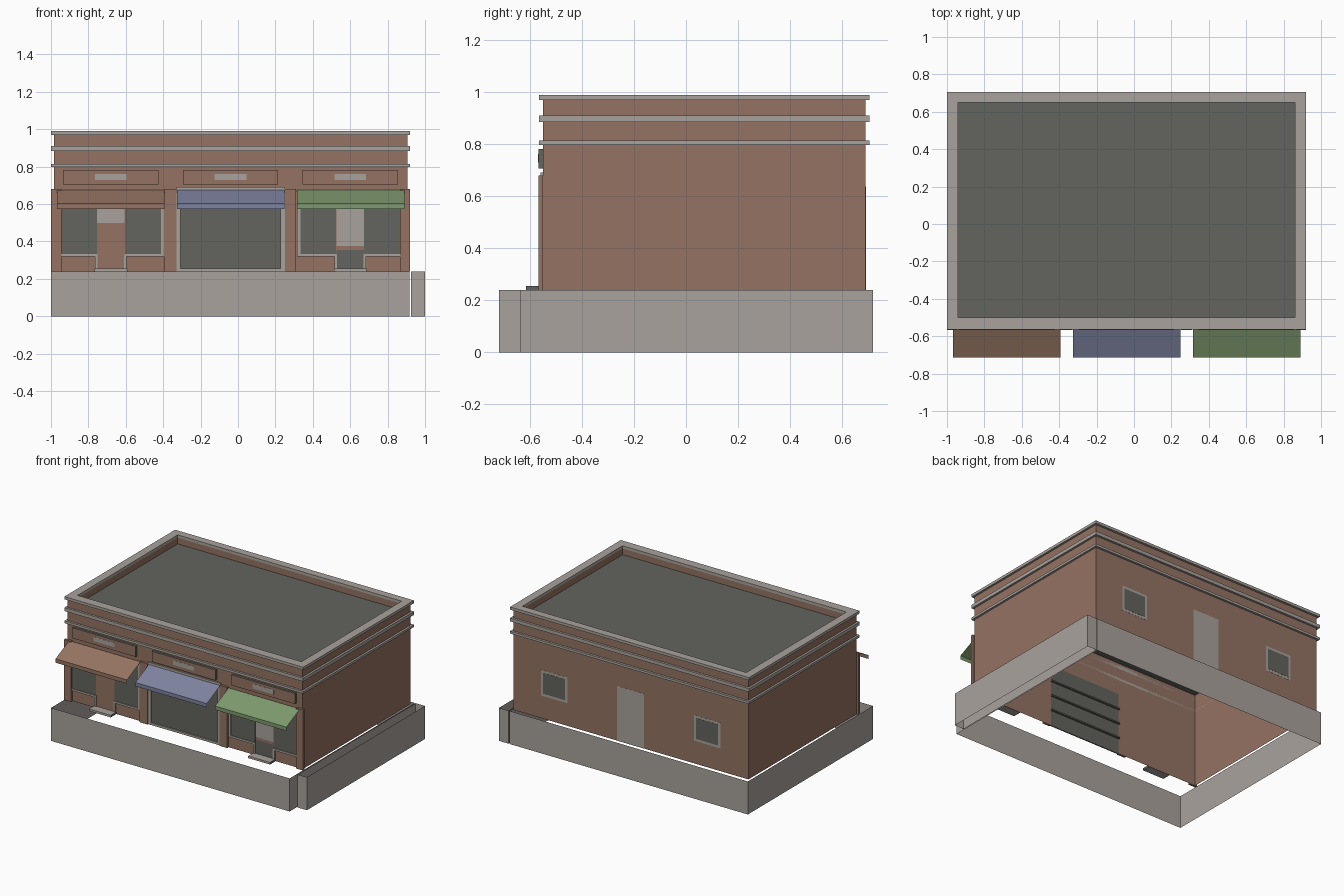
import bpy

cube = bpy.data.objects.get("Cube")
if cube:
    bpy.data.objects.remove(cube, do_unlink=True)


def material(name, r, g, b):
    lin = [(c / 255) ** 2.2 for c in (r, g, b)] + [1]
    m = bpy.data.materials.new(name)
    m.use_nodes = True
    m.diffuse_color = lin
    bsdf = m.node_tree.nodes["Principled BSDF"]
    bsdf.inputs["Base Color"].default_value = lin
    bsdf.inputs["Roughness"].default_value = 0.9
    return m


brick = material("brick_brown", 147, 114, 98)
stone = material("stone_grey", 167, 161, 155)
dark = material("dark_grey", 99, 100, 95)
terracotta = material("awning_terracotta", 149, 116, 99)
lavender = material("awning_lavender", 126, 130, 158)
green = material("awning_green", 126, 152, 110)


def mesh(name, verts, faces, *mats):
    me = bpy.data.meshes.new(name)
    me.from_pydata(verts, [], faces)
    for m in mats:
        me.materials.append(m)
    me.update()
    ob = bpy.data.objects.new(name, me)
    bpy.context.collection.objects.link(ob)
    return ob


def corners(x, y, z):
    return [(x[i], y[j], z[k]) for k in (0, 1) for i, j in ((0, 0), (1, 0), (1, 1), (0, 1))]


SIDES = [(0, 1, 5, 4), (1, 2, 6, 5), (2, 3, 7, 6), (3, 0, 4, 7)]
CAPS = [(3, 2, 1, 0), (4, 5, 6, 7)]


def box(name, x, y, z, *mats):
    return mesh(name, corners(x, y, z), SIDES + CAPS, *mats)


def skirt(name, x, y, z, mat):
    """Four upright sheets, open above and below."""
    return mesh(name, corners(x, y, z), SIDES, mat)


def front_sheet(name, x, y, z, mat):
    return mesh(name, [(x[0], y, z[0]), (x[1], y, z[0]), (x[1], y, z[1]), (x[0], y, z[1])],
                [(0, 1, 2, 3)], mat)


def ring(name, outer, inner, z, mat):
    """Rectangular band with a hollow middle."""
    verts = corners(*outer, z) + corners(*inner, z)
    faces = list(SIDES) + [tuple(8 + i for i in reversed(f)) for f in SIDES]
    for i in range(4):
        j = (i + 1) % 4
        faces += [(4 + i, 4 + j, 12 + j, 12 + i), (j, i, 8 + i, 8 + j)]
    return mesh(name, verts, faces, mat)


# Foundation skirts
GROUND = 0.24
skirt("foundation", (-1, 0.918), (-0.718, 0.718), (0, GROUND), stone)
skirt("side_kerb", (0.925, 1), (-0.637, 0.718), (0, GROUND), stone)

# Walls: back and sides, then the front around the middle shop opening
WX, WY, TOP = (-0.985, 0.905), (-0.55, 0.69), 0.97
INX, INY = (-0.94, 0.86), (-0.5, 0.65)
MID, MID_TOP = (-0.33, 0.25), 0.692
mesh("walls", corners(WX, WY, (GROUND, TOP)), SIDES[1:], brick)
front_sheet("front_wall_right", (WX[0], MID[0]), WY[0], (GROUND, TOP), brick)
front_sheet("front_wall_left", (MID[1], WX[1]), WY[0], (GROUND, TOP), brick)
front_sheet("front_wall_middle", MID, WY[0], (MID_TOP, TOP), brick)

# Roof reaching the outer walls, parapet and cornice bands
ROOF = 0.925
mesh("roof", corners(WX, WY, (ROOF, TOP))[:4], [(0, 1, 2, 3)], dark)
mesh("parapet_inside", corners(INX, INY, (ROOF, TOP)), [f[::-1] for f in SIDES], brick)
OUT = ((-1, 0.92), (-0.565, 0.706))
ring("top_cornice", OUT, (INX, INY), (TOP, 0.99), stone)
ring("middle_cornice", OUT, (WX, WY), (0.885, 0.91), stone)
ring("lower_cornice", OUT, (WX, WY), (0.797, 0.814), stone)

# Pilasters on the front
FACE = WY[0] - 0.0005
for x in ((-1, -0.945), (-0.395, -0.33), (0.25, 0.31), (0.865, 0.92)):
    box("pilaster", x, (-0.567, FACE), (GROUND, 0.68), brick)

# Signs: brick face on dark sides, with a stone name plate left blank
for cx in (-0.68, -0.04, 0.6):
    sign = box("sign_board", (cx - 0.255, cx + 0.255), (-0.567, FACE), (0.706, 0.782), brick, dark)
    for f in sign.data.polygons:
        f.material_index = 0 if f.normal.y < -0.5 else 1
    box("sign_plate", (cx - 0.085, cx + 0.085), (-0.568, -0.566), (0.73, 0.762), stone)

# Awnings: sloping sheet with a hanging valance
for cx, mat in ((-0.68, terracotta), (-0.038, lavender), (0.602, green)):
    profile = ((-0.558, 0.676), (-0.713, 0.603), (-0.713, 0.575))
    verts = [(cx + s * 0.287, y, z) for y, z in profile for s in (-1, 1)]
    mesh("awning", verts, [(0, 2, 3, 1), (2, 4, 5, 3)], mat)

# Middle shop: large glazed front in a stone frame, with slats behind
FRAME_Y = (-0.56, FACE)
front_sheet("middle_glazing", MID, WY[0], (GROUND, MID_TOP), dark)
for x in ((MID[0], MID[0] + 0.022), (MID[1] - 0.022, MID[1])):
    box("middle_frame_post", x, FRAME_Y, (GROUND, MID_TOP), stone)
box("middle_frame_head", MID, FRAME_Y, (0.672, MID_TOP), stone)
box("middle_frame_sill", MID, FRAME_Y, (GROUND, 0.256), stone)
for i in range(3):
    z = 0.35 + 0.11 * i
    box("inner_slat", MID, (WY[0] + 0.001, WY[0] + 0.015), (z, z + 0.01), dark)

# Outer shops: two windows either side of a door, and a doorstep
GLASS_Y, PLATE_Y = (-0.554, FACE), (-0.553, FACE)
door_panels = {
    -0.68: [((0.5, 0.66), stone), ((GROUND, 0.5), brick)],
    0.6: [((0.375, 0.66), stone), ((0.355, 0.375), brick), ((GROUND, 0.355), dark)],
}
for cx, panels in door_panels.items():
    for s in (-1, 1):
        def span(a, b):
            return tuple(sorted((cx + s * a, cx + s * b)))
        box("shop_window", span(0.075, 0.268), GLASS_Y, (0.33, 0.66), dark)
        box("shop_sill", span(0.075, 0.285), FRAME_Y, (0.32, 0.334), stone)
        box("shop_outer_post", span(0.267, 0.285), FRAME_Y, (0.32, 0.66), stone)
        box("shop_door_post", span(0.071, 0.085), FRAME_Y, (GROUND, 0.334), stone)
    box("shop_head", (cx - 0.285, cx + 0.285), FRAME_Y, (0.65, 0.665), stone)
    for z, mat in panels:
        box("shop_door_panel", (cx - 0.073, cx + 0.073), PLATE_Y, z, mat)
    step = box("doorstep", (cx - 0.088, cx + 0.088), (-0.615, FACE), (GROUND, 0.255), stone, dark)
    for f in step.data.polygons:
        f.material_index = 1 if abs(f.normal.x) > 0.5 else 0

# Back door and windows, nearly flush with the wall
BACK_Y = (0.6905, 0.6915)
box("back_door", (-0.145, 0.07), BACK_Y, (GROUND, 0.638), stone)
for cx in (0.575, -0.655):
    box("back_window_frame", (cx - 0.105, cx + 0.105), BACK_Y, (0.405, 0.592), stone)
    box("back_window_glass", (cx - 0.088, cx + 0.088), (0.691, 0.6925), (0.423, 0.575), dark)
